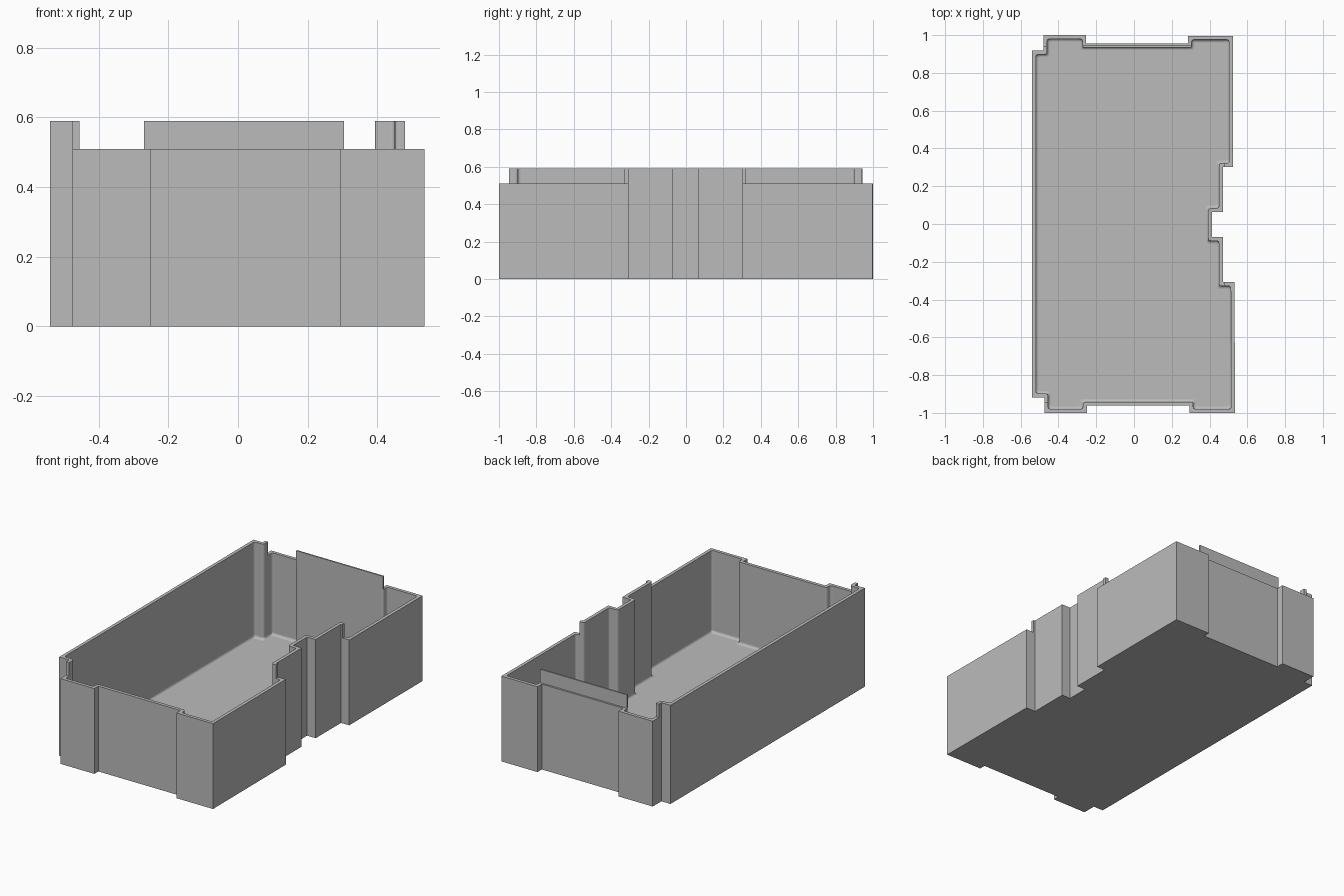
import bpy
import bmesh
from mathutils import Vector
from math import sin, cos, pi

if "Cube" in bpy.data.objects:
    bpy.data.objects.remove(bpy.data.objects["Cube"], do_unlink=True)

WALL, FILLET, FLOOR, RIM, TOP = 0.02, 0.015, 0.02, 0.51, 0.59
STEPS = 4

grey = bpy.data.materials.new("plain grey")
grey.use_nodes = True
grey.diffuse_color = (0.5, 0.5, 0.5, 1)
grey.node_tree.nodes["Principled BSDF"].inputs["Base Color"].default_value = (0.5, 0.5, 0.5, 1)


def offset(points, dist, closed):
    """Shift a clockwise outline inward with mitred corners."""
    pts = [Vector(p) for p in points]
    n, out = len(pts), []
    for i, p in enumerate(pts):
        sides = []
        if closed or i > 0:
            sides.append((p - pts[i - 1]).normalized())
        if closed or i < n - 1:
            sides.append((pts[(i + 1) % n] - p).normalized())
        normals = [Vector((d.y, -d.x)) for d in sides]
        m = sum(normals, Vector((0, 0))).normalized()
        out.append(p + m * dist / m.dot(normals[0]))
    return out


def rounded(points, radius, closed):
    """Replace each corner by a short curve; every radius gives the same count."""
    n, out = len(points), []
    for i, p in enumerate(points):
        p = Vector(p)
        if not closed and i in (0, n - 1):
            out.append(p)
            continue
        a = p + (Vector(points[i - 1]) - p).normalized() * radius
        b = p + (Vector(points[(i + 1) % n]) - p).normalized() * radius
        for k in range(STEPS + 1):
            t = k / STEPS
            out.append(a * (1 - t) ** 2 + p * 2 * t * (1 - t) + b * t * t)
    return out


def loft(name, rings, closed):
    """Closed: capped tray skin. Open: wall strip with two end caps."""
    bm = bmesh.new()
    grid = [[bm.verts.new((p.x, p.y, z)) for p in ring] for ring, z in rings]
    n, m = len(grid[0]), len(grid)
    for j in range(m - 1 if closed else m):
        for i in range(n if closed else n - 1):
            r, s, k = grid[j], grid[(j + 1) % m], (i + 1) % n
            bm.faces.new((r[i], r[k], s[k], s[i]))
    if closed:
        bm.faces.new(grid[0])
        bm.faces.new(grid[-1])
    else:
        bm.faces.new([r[0] for r in grid])
        bm.faces.new([r[-1] for r in grid])
    bmesh.ops.remove_doubles(bm, verts=bm.verts, dist=0.0001)
    bmesh.ops.recalc_face_normals(bm, faces=bm.faces)
    mesh = bpy.data.meshes.new(name)
    bm.to_mesh(mesh)
    bm.free()
    mesh.materials.append(grey)
    obj = bpy.data.objects.new(name, mesh)
    bpy.context.collection.objects.link(obj)


def raised_wall(name, path, outer=0.0, inner=WALL):
    """Upper strip of wall standing on the rim."""
    a = rounded(offset(path, outer, False), 0, False)
    b = rounded(offset(path, inner, False), FILLET, False)
    loft(name, [(a, RIM), (a, TOP), (b, TOP), (b, RIM)], False)


# Outline of the tray, clockwise, split by side
west = [(-0.475, -0.918), (-0.54, -0.918), (-0.54, 0.918), (-0.48, 0.918)]
back = [(-0.48, 1), (-0.253, 1), (-0.253, 0.955), (0.285, 0.955), (0.285, 0.996), (0.524, 0.996)]
notch = [(0.47, 0.302), (0.47, 0.063), (0.413, 0.063),
         (0.413, -0.069), (0.47, -0.069), (0.47, -0.308)]
front = [(0.535, -1), (0.293, -1), (0.293, -0.962), (-0.25, -0.962), (-0.25, -1), (-0.475, -1)]
outline = west + back + [(0.524, 0.302)] + notch + [(0.532, -0.308)] + front

# Tray with a small fillet between walls and floor
outer = rounded(outline, 0, True)
rings = [(outer, 0), (outer, RIM), (rounded(offset(outline, WALL, True), FILLET, True), RIM)]
for k in range(STEPS + 1):
    a = k / STEPS * pi / 2
    inset = WALL + FILLET * (1 - cos(a))
    rings.append((rounded(offset(outline, inset, True), FILLET, True),
                  FLOOR + FILLET * (1 - sin(a))))
loft("tray", rings, True)

# Raised parts of the wall
raised_wall("raised_long_wall", [(-0.475, -0.947)] + west + [(-0.48, 0.942)])
raised_wall("raised_notch_wall", [(0.48, 0.302)] + notch + [(0.48, -0.308)])
raised_wall("back_tab", [(-0.27, 0.955), (0.305, 0.955)], outer=0.011)
